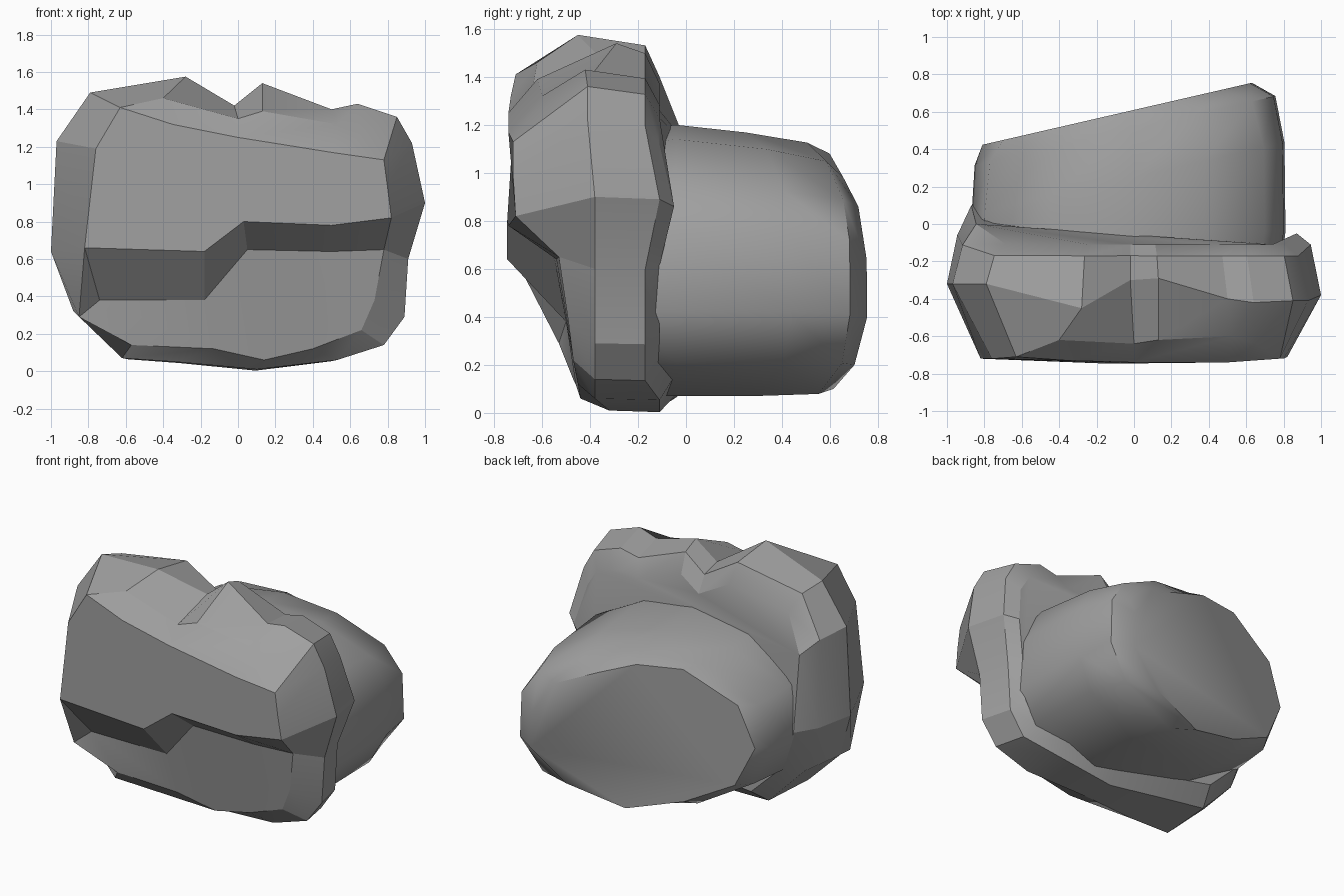
import bpy, bmesh, math

if "Cube" in bpy.data.objects:
    bpy.data.objects.remove(bpy.data.objects["Cube"])

stone = bpy.data.materials.new("dark_stone")
stone.diffuse_color = (.35, .35, .35, 1)
stone.use_nodes = True
stone.node_tree.nodes["Principled BSDF"].inputs["Base Color"].default_value = stone.diffuse_color


def finish(name, bm, angle):
    bmesh.ops.recalc_face_normals(bm, faces=bm.faces)
    mesh = bpy.data.meshes.new(name)
    bm.to_mesh(mesh)
    bm.free()
    mesh.materials.append(stone)
    ob = bpy.data.objects.new(name, mesh)
    bpy.context.collection.objects.link(ob)
    bpy.ops.object.select_all(action='DESELECT')
    ob.select_set(True)
    bpy.context.view_layer.objects.active = ob
    bpy.ops.object.shade_smooth_by_angle(angle=math.radians(angle))


def add_ring(bm, pts):
    return [bm.verts.new(p) for p in pts]


def bridge(bm, a, b):
    n = len(a)
    for i in range(n):
        j = (i + 1) % n
        bm.faces.new((a[i], a[j], b[j], b[i]))


# Front slab: rim of the front side, then the widest outline
front = [(-.82, -.72, .66), (-.76, -.72, 1.19), (-.63, -.71, 1.41), (-.4, -.62, 1.46),
         (0, -.64, 1.35), (.13, -.62, 1.39), (.53, -.6, 1.32), (.65, -.64, 1.25),
         (.78, -.72, 1.13), (.8, -.72, .98), (.82, -.71, .82), (.78, -.53, .65),
         (.73, -.49, .38), (.66, -.47, .22), (.4, -.45, .12), (.14, -.44, .06),
         (-.13, -.46, .12), (-.57, -.47, .14), (-.85, -.53, .29)]
outline = [(-1, -.32, .64), (-.97, -.32, 1.23), (-.79, -.32, 1.49), (-.28, -.45, 1.575),
           (-.02, -.3, 1.42), (.13, -.29, 1.54), (.5, -.4, 1.4), (.64, -.42, 1.43),
           (.85, -.41, 1.36), (.93, -.41, 1.22), (1, -.38, .9), (.91, -.38, .6),
           (.89, -.38, .29), (.78, -.38, .14), (.53, -.38, .06), (.1, -.32, .01),
           (-.33, -.4, .05), (-.62, -.42, .07), (-.88, -.38, .32)]

bm = bmesh.new()
F = add_ring(bm, front)
M = add_ring(bm, outline)


def back_ring(sx, sz_top, sz_low, y0, slant):
    """Scaled copy of the outline, bulging rearward low on the left."""
    pts = []
    for x, y, z in outline:
        low = min(1, max(0, (1.5 - z) / .5))
        y = y0 + slant * max(0, -x) * low
        y += .06 if z < .1 or x > .95 else 0
        z = .7 + (z - .7) * (sz_top if z > .7 else sz_low)
        pts.append((x * sx, y, z))
    return add_ring(bm, pts)


R = back_ring(.945, .95, 1.01, -.17, .11)
B = back_ring(.87, .8, .86, -.11, .21)
for a, b in ((F, M), (M, R), (R, B)):
    bridge(bm, a, b)
bm.faces.new(B)

# Brow edge, stepped ledge edge and ledge root across the front
U = add_ring(bm, [(-.35, -.73, 1.32), (0, -.74, 1.25), (.5, -.74, 1.17)])
L = add_ring(bm, [(-.18, -.745, .64), (.03, -.745, .8), (.5, -.74, .78)])
K = add_ring(bm, [(-.18, -.5, .38), (.05, -.55, .65), (.5, -.54, .64), (-.74, -.5, .38)])
faces = [
    (F[0], L[0], L[1], L[2], F[10], F[9], F[8], U[2], U[1], U[0], F[2], F[1]),
    (F[2], U[0], F[3]), (U[0], U[1], F[4], F[3]), (U[1], F[5], F[4]),
    (U[1], U[2], F[6], F[5]), (U[2], F[7], F[6]), (U[2], F[8], F[7]),
    (F[0], F[18], K[3]), (F[0], K[3], K[0], L[0]), (L[0], K[0], K[1], L[1]),
    (L[1], K[1], K[2], L[2]), (L[2], K[2], F[11], F[10]), (K[3], F[18], F[17]),
    (K[3], F[17], F[16], K[0]), (K[0], F[16], F[15], K[1]),
    (K[1], F[15], F[14], K[2]), (K[2], F[14], F[13], F[12], F[11])]
for f in faces:
    bm.faces.new(f)
finish("front_rock_slab", bm, 22)

# Rear block: lofted from a full section to a slanted flat back
near = [(-.87, .62), (-.8, .93), (-.45, 1.15), (0, 1.2), (.38, 1.14), (.7, .97),
        (.8, .75), (.81, .42), (.7, .21), (.25, .07), (-.4, .15), (-.77, .36)]
far = [(-.81, .65), (-.7, .92), (-.35, 1.1), (-.05, 1.08), (.2, .98), (.47, .86),
       (.62, .64), (.63, .4), (.4, .2), (.02, .1), (-.35, .21), (-.68, .38)]


def section(t, depth):
    pts = []
    for (ax, az), (bx, bz) in zip(near, far):
        x, z = ax + (bx - ax) * t, az + (bz - az) * t
        y = depth if depth < -.01 else .61 + .23 * x - depth
        if z > .9:                      # top falls away to the rear
            z -= .1 * max(0, y + .04) * (1 - t)
        pts.append((x, y, z))
    return pts


bm = bmesh.new()
rings = [add_ring(bm, p) for p in
         (section(.15, -.25), section(0, -.04), section(.03, .36),
          section(.3, .1), section(1, 0))]
for a, b in zip(rings, rings[1:]):
    bridge(bm, a, b)
bm.faces.new(rings[0])
bm.faces.new(rings[-1])
finish("rear_rock_block", bm, 45)
